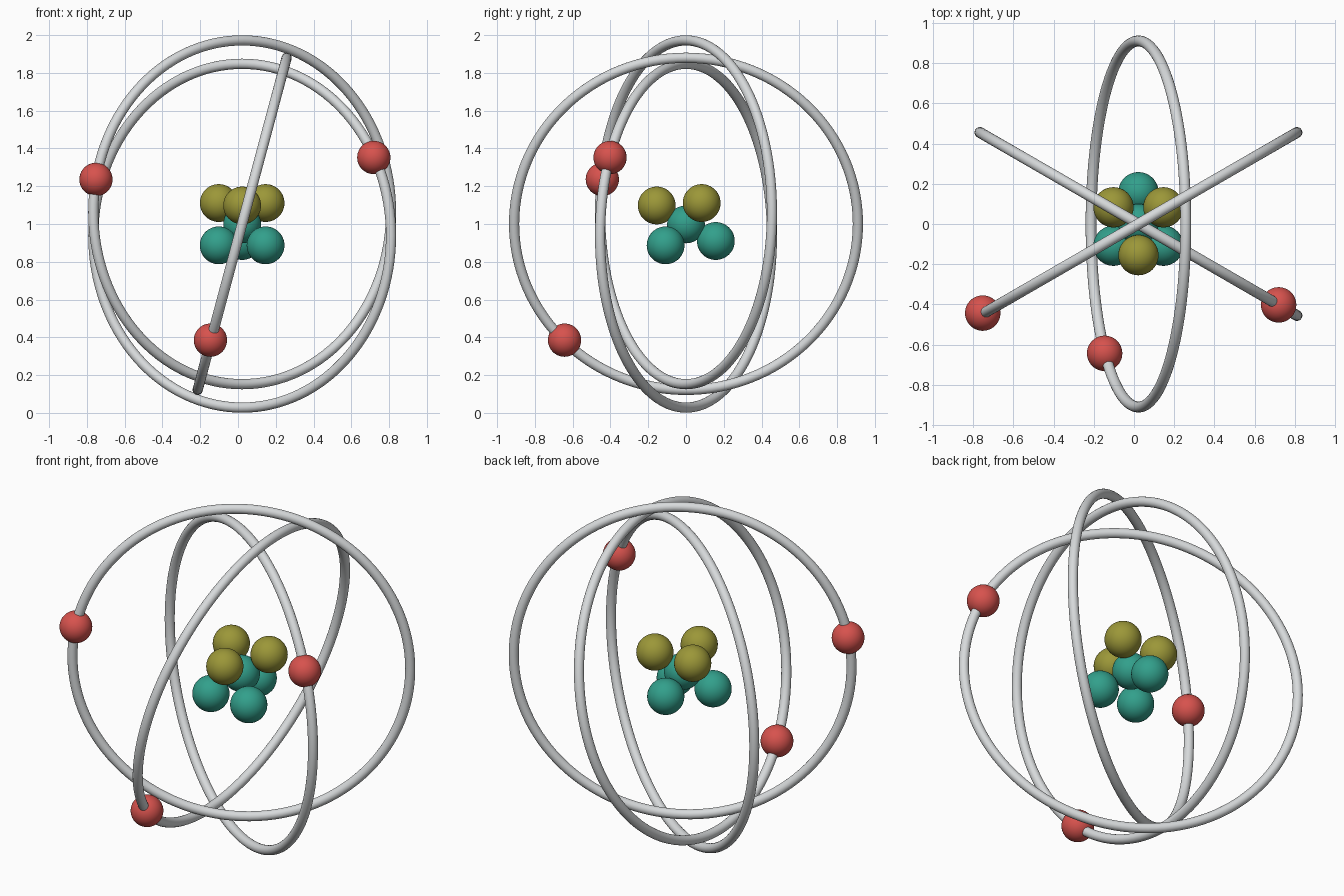
import bpy, math
from mathutils import Vector

if "Cube" in bpy.data.objects:
    bpy.data.objects.remove(bpy.data.objects["Cube"])


def material(name, rgb):
    m = bpy.data.materials.new(name)
    m.diffuse_color = (*rgb, 1.0)
    m.use_nodes = True
    m.node_tree.nodes["Principled BSDF"].inputs["Base Color"].default_value = m.diffuse_color
    return m


GREY = material("light grey", (0.68, 0.70, 0.71))
RED = material("red", (0.68, 0.085, 0.075))
TEAL = material("teal", (0.032, 0.35, 0.26))
OLIVE = material("olive", (0.33, 0.31, 0.04))
X = 0.022  # shared middle of the rings and the nucleus


def finish(name, mat):
    ob = bpy.context.object
    ob.name = name
    ob.data.materials.append(mat)
    bpy.ops.object.shade_smooth()
    return ob


def ball(name, loc, radius, mat):
    bpy.ops.mesh.primitive_uv_sphere_add(segments=48, ring_count=24, radius=radius, location=loc)
    return finish(name, mat)


def orbit(name, normal, z):
    """Thin ring facing along the normal, centred at height z."""
    turn = Vector(normal).to_track_quat('Z', 'Y').to_euler()
    bpy.ops.mesh.primitive_torus_add(major_segments=128, minor_segments=20, major_radius=0.91,
                                     minor_radius=0.027, location=(X, 0, z), rotation=turn)
    return finish(name, GREY)


# Orbit rings: one leaning sideways, two upright and crossing at different heights
c30, s30 = math.cos(math.radians(30)), 0.5
lean = math.radians(15)
orbit("leaning_orbit", (math.cos(lean), 0, -math.sin(lean)), 1.001)
orbit("low_orbit", (s30, c30, 0), 0.938)
orbit("high_orbit", (-s30, c30, 0), 1.062)

# Electrons riding on the rings
for i, loc in enumerate([(-0.146, -0.643, 0.385), (0.719, -0.402, 1.352), (-0.752, -0.443, 1.236)]):
    ball(f"electron_{i + 1}", loc, 0.088, RED)

# Nucleus: lower teal balls and upper olive balls
for i, (x, y, z) in enumerate([(0, 0, 0.998), (0, 0.158, 0.91), (-0.124, -0.108, 0.887), (0.124, -0.108, 0.887)]):
    ball(f"neutron_{i + 1}", (X + x, y, z), 0.1, TEAL)
for i, (x, y, z) in enumerate([(0, -0.155, 1.098), (-0.124, 0.083, 1.111), (0.124, 0.083, 1.111)]):
    ball(f"proton_{i + 1}", (X + x, y, z), 0.1, OLIVE)
